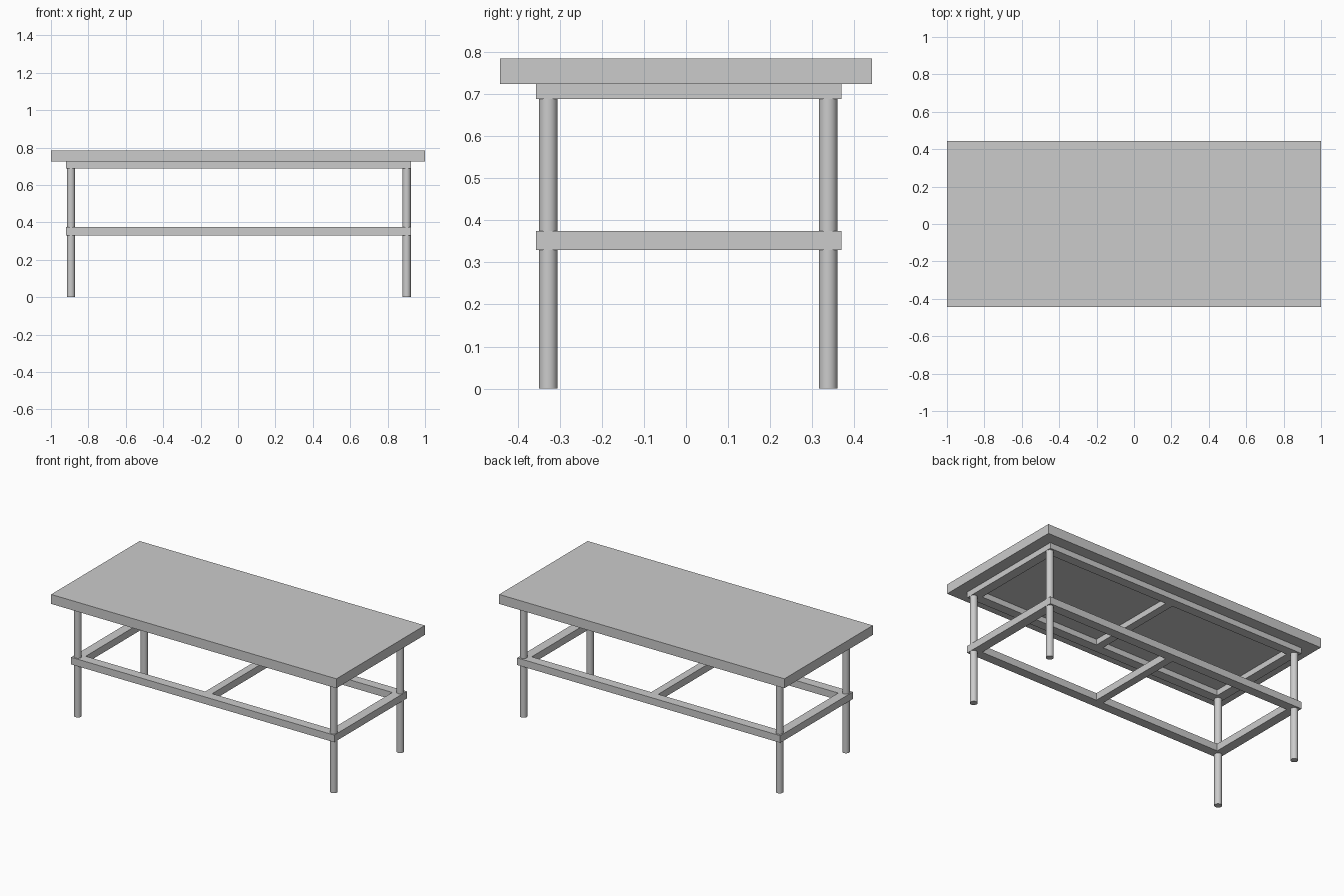
import bpy

if "Cube" in bpy.data.objects:
    bpy.data.objects.remove(bpy.data.objects["Cube"])

X0, X1, Y0, Y1 = -0.92, 0.925, -0.357, 0.37   # outer extents of both frames
W = 0.06                                      # frame bar width


def box(name, x0, x1, y0, y1, z0, z1):
    bpy.ops.mesh.primitive_cube_add(
        size=1, location=((x0 + x1) / 2, (y0 + y1) / 2, (z0 + z1) / 2))
    ob = bpy.context.object
    ob.name = name
    ob.scale = (x1 - x0, y1 - y0, z1 - z0)
    bpy.ops.object.transform_apply(location=False, rotation=False, scale=True)
    return ob


def frame(name, z0, z1):
    # two long rails, two end rails and a middle crossbar
    box(name + "_front_rail", X0, X1, Y0, Y0 + W, z0, z1)
    box(name + "_back_rail", X0, X1, Y1 - W, Y1, z0, z1)
    box(name + "_left_rail", X0, X0 + W, Y0 + W, Y1 - W, z0, z1)
    box(name + "_right_rail", X1 - W, X1, Y0 + W, Y1 - W, z0, z1)
    box(name + "_crossbar", -0.022, 0.027, Y0 + W, Y1 - W, z0, z1)


# table top
box("table_top", -1, 1, -0.443, 0.443, 0.725, 0.785)

# frame under the top, and stretcher frame halfway down
frame("upper_frame", 0.689, 0.725)
frame("lower_frame", 0.33, 0.375)

# round legs
for side, x in (("left", -0.893), ("right", 0.902)):
    for end, y in (("front", -0.328), ("back", 0.338)):
        bpy.ops.mesh.primitive_cylinder_add(
            vertices=32, radius=0.022, depth=0.7, location=(x, y, 0.35))
        bpy.context.object.name = f"{end}_{side}_leg"
        bpy.ops.object.shade_smooth_by_angle()
